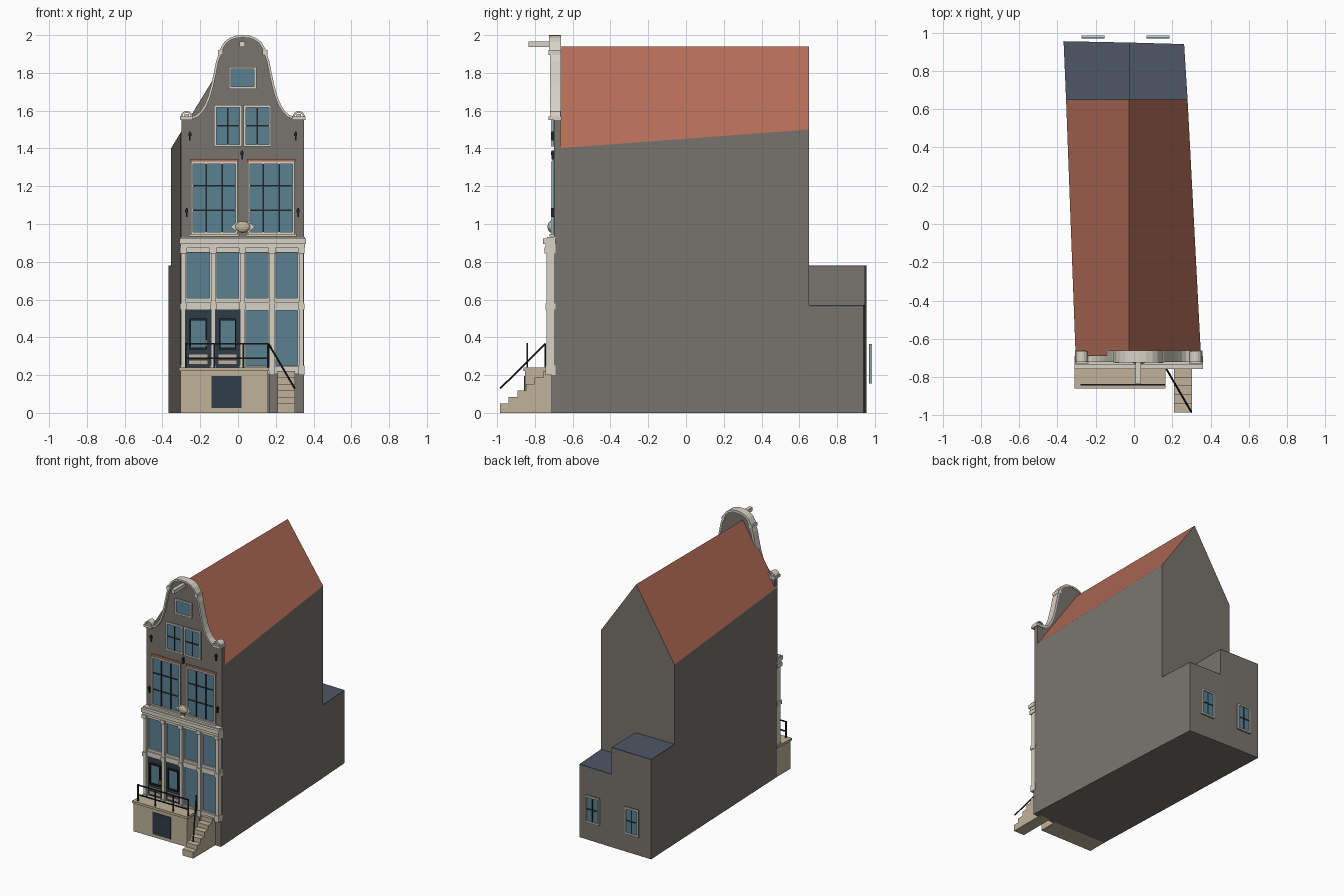
import bpy, bmesh, math
from mathutils import Vector

if "Cube" in bpy.data.objects:
    bpy.data.objects.remove(bpy.data.objects["Cube"])

CX = 0.025      # centre of the facade


def mat(name, r, g, b):
    m = bpy.data.materials.new(name)
    m.diffuse_color = (r, g, b, 1)
    m.use_nodes = True
    m.node_tree.nodes["Principled BSDF"].inputs["Base Color"].default_value = m.diffuse_color
    return m


WALL = mat("grey_brick", .19, .175, .155)
TILE = mat("red_tile", .45, .15, .095)
SLATE = mat("slate", .08, .095, .13)
CREAM = mat("cream_paint", .68, .65, .56)
SAND = mat("sandstone", .53, .45, .32)
GLASS = mat("glass", .10, .22, .29)
DARK = mat("dark_paint", .03, .045, .065)
IRON = mat("iron", .015, .018, .022)
BRASS = mat("brass", .7, .5, .1)


def mesh(name, verts, faces, mats, index=None):
    me = bpy.data.meshes.new(name)
    me.from_pydata(verts, [], faces)
    for m in mats:
        me.materials.append(m)
    for p, i in zip(me.polygons, index or []):
        p.material_index = i
    bm = bmesh.new()
    bm.from_mesh(me)
    bmesh.ops.recalc_face_normals(bm, faces=bm.faces)
    bm.to_mesh(me)
    bm.free()
    ob = bpy.data.objects.new(name, me)
    bpy.context.collection.objects.link(ob)
    return ob


def boxes(name, items, m):
    """Several boxes (x0, x1, y0, y1, z0, z1) in one mesh."""
    v, f = [], []
    for x0, x1, y0, y1, z0, z1 in items:
        n = len(v)
        v += [(x, y, z) for x in (x0, x1) for y in (y0, y1) for z in (z0, z1)]
        f += [[n + i for i in q] for q in ((0, 1, 3, 2), (4, 6, 7, 5), (0, 4, 5, 1),
                                           (2, 3, 7, 6), (0, 2, 6, 4), (1, 5, 7, 3))]
    return mesh(name, v, f, [m])


def prism(name, pts, axis, a, b, m):
    """Outline pushed from a to b along an axis."""
    def put(p, t):
        q = list(p)
        q.insert(axis, t)
        return q
    n = len(pts)
    v = [put(p, a) for p in pts] + [put(p, b) for p in pts]
    f = [list(range(n)), list(range(n, 2 * n))]
    f += [(i, (i + 1) % n, n + (i + 1) % n, n + i) for i in range(n)]
    return mesh(name, v, f, [m])


def strip(name, pts, w, y0, y1, m):
    """Band of width w following a path in the facade plane."""
    out = []
    for i, p in enumerate(pts):
        a, b = pts[max(i - 1, 0)], pts[min(i + 1, len(pts) - 1)]
        d = Vector((b[0] - a[0], b[1] - a[1])).normalized()
        out.append((p[0] - d.y * w, p[1] + d.x * w))
    n = len(pts)
    v = [(x, y, z) for y in (y0, y1) for x, z in list(pts) + out]
    f = []
    for i in range(n - 1):
        f += [(i, i + 1, n + i + 1, n + i), (2*n + i, 3*n + i, 3*n + i + 1, 2*n + i + 1),
              (i, 2*n + i, 2*n + i + 1, i + 1), (n + i, n + i + 1, 3*n + i + 1, 3*n + i)]
    f += [(0, n, 3*n, 2*n), (n - 1, 3*n - 1, 4*n - 1, 2*n - 1)]
    return mesh(name, v, f, [m])


def rod(name, p, q, r, m):
    p, q = Vector(p), Vector(q)
    bpy.ops.mesh.primitive_cylinder_add(vertices=8, radius=r, depth=(q - p).length,
                                        location=(p + q) / 2)
    ob = bpy.context.object
    ob.name = name
    ob.rotation_euler = (q - p).to_track_quat('Z', 'Y').to_euler()
    ob.data.materials.append(m)


def window(name, x0, x1, z0, z1, cols, rows, y, s=-1, t=.012):
    """Framed window on plane y, projecting in direction s."""
    d = lambda a, b: sorted((y + s * a, y + s * b))
    boxes(name + "_glass", [(x0, x1, *d(0, .006), z0, z1)], GLASS)
    fr = d(0, .014)
    boxes(name + "_frame", [(x0, x0 + t, *fr, z0, z1), (x1 - t, x1, *fr, z0, z1),
                            (x0, x1, *fr, z0, z0 + t), (x0, x1, *fr, z1 - t, z1)], CREAM)
    br, h = d(0, .010), .004
    bars = [(x - h, x + h, *br, z0 + t, z1 - t)
            for x in (x0 + (x1 - x0) * i / cols for i in range(1, cols))]
    bars += [(x0 + t, x1 - t, *br, z - h, z + h)
             for z in (z0 + (z1 - z0) * i / rows for i in range(1, rows))]
    if bars:
        boxes(name + "_bars", bars, IRON)


# main house: tapering plan, pitched roof with level ridge
FL, FR, BL, BR = -.305, .35, -.355, .28
v = [(FL, -.69, 0), (FR, -.69, 0), (BR, .65, 0), (BL, .65, 0),
     (FL, -.69, 1.48), (FR, -.69, 1.4), (BR, .65, 1.5), (BL, .65, 1.4),
     (-.025, -.69, 1.94), (-.025, .65, 1.94)]
mesh("house_body", v, [(0, 1, 2, 3), (0, 1, 5, 8, 4), (2, 3, 7, 9, 6), (1, 2, 6, 5),
                       (0, 4, 7, 3), (5, 6, 9, 8), (4, 8, 9, 7)],
     [WALL, TILE], [0, 0, 0, 0, 0, 1, 1])

# rear annex in two heights with flat slate roofs
for name, plan, h in (("high", [(BL, .65), (-.02, .65), (-.02, .948), (-.368, .955)], .78),
                      ("low", [(-.02, .65), (BR, .65), (.262, .94), (-.02, .948)], .57)):
    prism("annex_" + name, plan, 2, 0, h - .006, WALL)
    prism("annex_roof_" + name, plan, 2, h - .006, h, SLATE)
for i, x in enumerate((-.215, .125)):
    window(f"rear_window_{i}", x - .06, x + .06, .155, .365, 2, 2, .97, 1)

# neck gable facade with cream coping
half = [(.262, 1.558), (.24, 1.566), (.215, 1.588), (.192, 1.622), (.172, 1.67), (.155, 1.73),
        (.14, 1.80), (.128, 1.86), (.112, 1.905)]
crown = [(.112, 1.915), (.1, 1.935), (.088, 1.955), (.065, 1.973), (.035, 1.984), (0, 1.987)]
left = [(CX - x, z) for x, z in half + crown]
right = [(2 * CX - x, z) for x, z in left[-2::-1]]
prism("gable_facade", [(CX - .325, 0), (CX - .325, 1.558)] + left + right +
      [(CX + .325, 1.558), (CX + .325, 0)], 1, -.70, -.665, WALL)
n = len(half)
strip("coping_left", left[:n], .013, -.72, -.662, CREAM)
strip("coping_right", right[-n:], .013, -.72, -.662, CREAM)
strip("coping_crown", left[n:] + right[:-n], .013, -.725, -.662, CREAM)
boxes("gable_blocks", [(CX + s * .118 - .014, CX + s * .118 + .014, -.727, -.662, 1.895, 1.92)
                       for s in (-1, 1)], CREAM)
for s, side in ((-1, "left"), (1, "right")):
    cx = CX + s * .297
    boxes(f"shoulder_cap_{side}", [(cx - .035, cx + .035, -.728, -.66, 1.55, 1.568)], CREAM)
    arc = [(cx - .022 * math.cos(a * math.pi / 8), 1.568 + .02 * math.sin(a * math.pi / 8))
           for a in range(9)]
    strip(f"shoulder_scroll_{side}", arc, .01, -.72, -.665, CREAM)
    boxes(f"shoulder_boss_{side}", [(cx - .012, cx + .012, -.715, -.67, 1.568, 1.582)], CREAM)
boxes("hoist_beam", [(.008, .036, -.835, -.67, 1.937, 1.967)], CREAM)

# gable and main floor windows
window("attic_window", -.048, .098, 1.715, 1.832, 1, 1, -.70)
window("loft_window_left", -.127, .02, 1.41, 1.63, 2, 2, -.70)
window("loft_window_right", .03, .175, 1.41, 1.63, 2, 2, -.70)
for i, (a, b) in enumerate(((-.25, -.002), (.052, .30))):
    window(f"main_window_{i}", a, b, .945, 1.33, 3, 3, -.70)
    boxes(f"main_lintel_{i}", [(a - .005, b + .005, -.708, -.69, 1.33, 1.345)], TILE)
    boxes(f"main_sill_{i}", [(a - .01, b + .01, -.722, -.69, .935, .948)], CREAM)

# wall anchors
boxes("wall_anchors", [b for x, z in ((-.255, 1.465), (.305, 1.465), (.022, 1.365),
                                      (-.272, 1.06), (.318, 1.06))
                       for b in ((x - .004, x + .004, -.712, -.69, z - .024, z + .024),
                                 (x - .008, x + .008, -.715, -.69, z, z + .018))], IRON)

# carved plaque between the main windows
bpy.ops.mesh.primitive_uv_sphere_add(segments=16, ring_count=8, radius=1, location=(CX, -.715, .985))
plaque = bpy.context.object
plaque.name = "carved_plaque"
plaque.scale = (.04, .018, .03)
plaque.data.materials.append(SAND)
prism("plaque_surround", [(CX + x, .985 + z) for x, z in
      ((-.065, 0), (-.045, .016), (-.02, .03), (.02, .03), (.045, .016), (.065, 0),
       (.045, -.016), (.02, -.03), (-.02, -.03), (-.045, -.016))], 1, -.716, -.69, CREAM)

# shop front: cornice, pilasters, rails
boxes("cornice", [(-.31, .36, -.757, -.69, .895, .923), (-.305, .355, -.745, -.69, .872, .895),
                  (-.30, .35, -.733, -.69, .85, .872), (-.305, .355, -.735, -.69, .923, .932)], CREAM)
posts = (-.289, -.132, .022, .18, .335)
boxes("pilasters", [b for x in posts for b in
                    ((x - .012, x + .012, -.738, -.69, .24, .86),
                     (x - .018, x + .018, -.75, -.69, .845, .875),
                     (x - .017, x + .017, -.745, -.69, .548, .58),
                     (x - .016, x + .016, -.743, -.69, .20, .25))], CREAM)
boxes("transom_rails", [(-.30, .35, -.733, -.69, .56, .588), (-.30, .35, -.724, -.69, .588, .605),
                        (.022, .35, -.735, -.69, .205, .245), (-.30, .35, -.726, -.69, .545, .56)], CREAM)
for i in range(4):
    a, b = posts[i] + .012, posts[i + 1] - .012
    window(f"upper_pane_{i}", a, b, .60, .855, 1, 1, -.706, t=.008)
    if i > 1:
        window(f"shop_pane_{i}", a, b, .243, .55, 1, 1, -.706, t=.008)
        continue
    # front doors
    boxes(f"door_{i}", [(a, b, -.716, -.69, .24, .547)], DARK)
    boxes(f"door_glass_{i}", [(a + .026, b - .026, -.719, -.70, .345, .49)], GLASS)
    boxes(f"door_glass_frame_{i}", [(a + .02, a + .027, -.73, -.70, .335, .5),
                                    (b - .027, b - .02, -.73, -.70, .335, .5),
                                    (a + .02, b - .02, -.73, -.70, .49, .5),
                                    (a + .02, b - .02, -.73, -.70, .335, .345)], IRON)
    boxes(f"door_panels_{i}", [(a + .018, b - .018, -.722, -.70, z, z + .02)
                               for z in (.258, .29)], SAND)
boxes("door_knob", [(-.172, -.163, -.735, -.71, .355, .385)], BRASS)

# stoop with cellar hatch, stairs
boxes("stoop", [(-.305, .158, -.852, -.69, 0, .222), (-.312, .164, -.86, -.69, .222, .24)], SAND)
boxes("cellar_hatch", [(-.14, .018, -.857, -.84, .025, .195)], DARK)
N = 6
prof = [(-.69, 0), (-.985, 0)]
for i in range(N):
    y, z = -.985 + i * .046, .05 + i * .0345
    prof += [(y, z), (y + .046, z)]
    if i < N - 1:
        continue
prof += [(-.69, prof[-1][1])]
prism("stairs", prof, 0, .21, .302, SAND)
boxes("shop_plinth", [(.165, .35, -.712, -.69, 0, .205)], WALL)

# iron railings
r = .004
rails = [(-.28, .162, -.844, -.836, z - r, z + r) for z in (.365, .29)]
rails += [(x - r, x + r, -.844, -.836, .24, .37) for x in (-.276, -.125, .028, .158)]
boxes("stoop_railing", rails, IRON)
rod("stair_rail", (.162, -.745, .365), (.30, -.983, .13), .005, IRON)
rod("stair_rail_post", (.162, -.745, .24), (.162, -.745, .367), .005, IRON)
